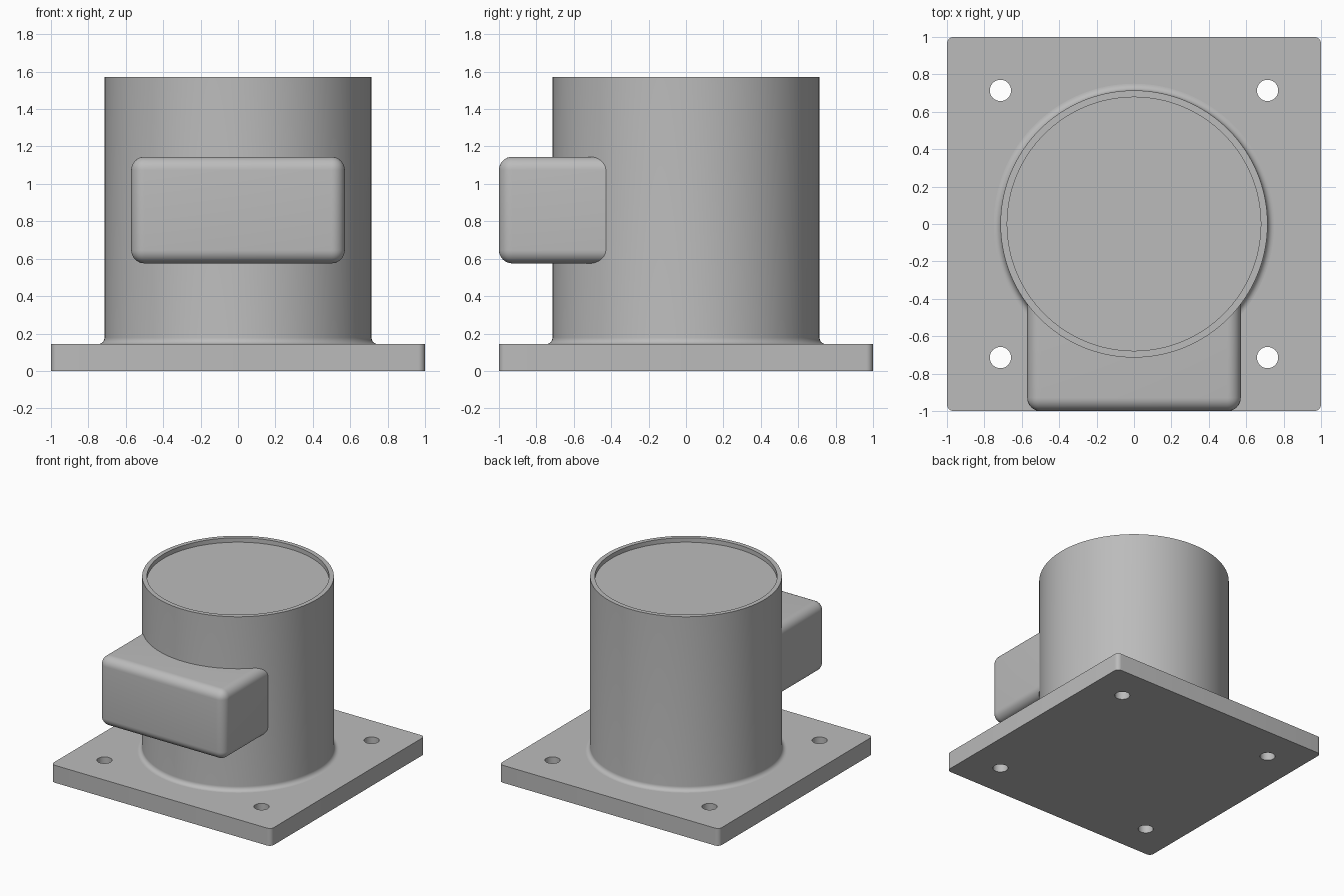
import bpy
import math
from mathutils import Vector

cube = bpy.data.objects.get("Cube")
if cube:
    bpy.data.objects.remove(cube, do_unlink=True)

PLATE_H = 0.143
RADIUS = 0.714
FILLET = 0.036
TOP = 1.572

grey = bpy.data.materials.new("light_grey")
grey.use_nodes = True
colour = (0.5, 0.5, 0.5, 1)
grey.diffuse_color = colour
grey.node_tree.nodes["Principled BSDF"].inputs["Base Color"].default_value = colour


def select(obj):
    bpy.ops.object.select_all(action='DESELECT')
    obj.select_set(True)
    bpy.context.view_layer.objects.active = obj


def finish(obj):
    obj.data.materials.clear()
    obj.data.materials.append(grey)
    select(obj)
    bpy.ops.object.shade_smooth_by_angle(angle=math.radians(35))


def block(name, low, high):
    low, high = Vector(low), Vector(high)
    bpy.ops.mesh.primitive_cube_add(size=1, location=(low + high) / 2)
    obj = bpy.context.object
    obj.name = name
    obj.scale = high - low
    bpy.ops.object.transform_apply(location=True, rotation=False, scale=True)
    return obj


def bevel(obj, width, segments, edge_test):
    """Round the edges of obj that pass edge_test."""
    weights = obj.data.attributes.new("bevel_weight_edge", 'FLOAT', 'EDGE')
    for edge in obj.data.edges:
        a, b = (obj.data.vertices[i].co for i in edge.vertices)
        weights.data[edge.index].value = float(edge_test(a, b))
    mod = obj.modifiers.new("Rounding", 'BEVEL')
    mod.limit_method = 'WEIGHT'
    mod.width = width
    mod.segments = segments
    select(obj)
    bpy.ops.object.modifier_apply(modifier=mod.name)


# Base plate with rounded upright corners and four bolt holes
plate = block("base_plate", (-1, -1, 0), (1, 1, PLATE_H))
bevel(plate, FILLET, 6, lambda a, b: abs(a.z - b.z) > 0.01)
for x in (-RADIUS, RADIUS):
    for y in (-RADIUS, RADIUS):
        bpy.ops.mesh.primitive_cylinder_add(
            vertices=40, radius=0.057, depth=1, location=(x, y, 0))
        cutter = bpy.context.object
        cutter.name = "bolt_hole_cutter"
        cutter.hide_render = True
        mod = plate.modifiers.new("Bolt hole", 'BOOLEAN')
        mod.operation = 'DIFFERENCE'
        mod.solver = 'EXACT'
        mod.object = cutter
        select(plate)
        bpy.ops.object.modifier_apply(modifier=mod.name)
        bpy.data.objects.remove(cutter, do_unlink=True)
finish(plate)

# Round column: fillet at the foot, raised rim around a sunken top
profile = [(RADIUS + FILLET, PLATE_H)]
for i in range(1, 9):
    t = math.pi / 2 * i / 8
    profile.append((RADIUS + FILLET * (1 - math.sin(t)),
                    PLATE_H + FILLET * (1 - math.cos(t))))
profile += [(RADIUS, TOP), (RADIUS - 0.036, TOP), (RADIUS - 0.036, TOP - 0.036)]

SIDES = 128
verts, faces = [], []
for r, z in profile:
    for i in range(SIDES):
        a = 2 * math.pi * i / SIDES
        verts.append((r * math.cos(a), r * math.sin(a), z))
for ring in range(len(profile) - 1):
    for i in range(SIDES):
        j = (i + 1) % SIDES
        low, high = ring * SIDES, (ring + 1) * SIDES
        faces.append((low + i, low + j, high + j, high + i))
faces.append(tuple(reversed(range(SIDES))))
faces.append(tuple(range(len(verts) - SIDES, len(verts))))
mesh = bpy.data.meshes.new("column")
mesh.from_pydata(verts, [], faces)
column = bpy.data.objects.new("column", mesh)
bpy.context.collection.objects.link(column)
finish(column)

# Rounded box on the front, its back buried in the column
box = block("front_box", (-0.571, -1, 0.575), (0.571, -0.3, 1.145))
bevel(box, 0.071, 8, lambda a, b: min(a.y, b.y) < -0.9)
finish(box)
